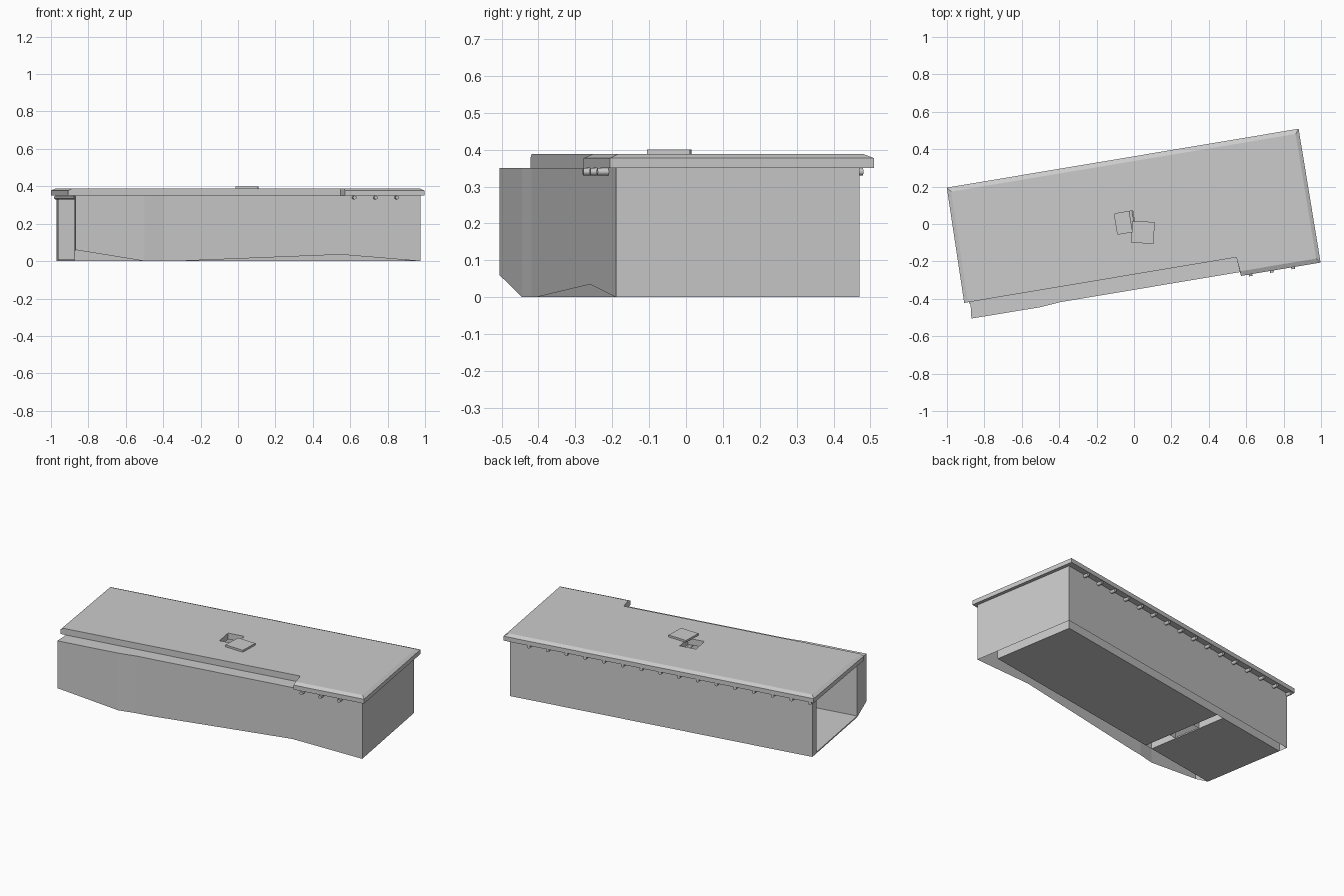
import bpy, bmesh, math
from mathutils import Matrix, Vector

if "Cube" in bpy.data.objects:
    bpy.data.objects.remove(bpy.data.objects["Cube"], do_unlink=True)

grey = bpy.data.materials.new("plain_grey")
grey.use_nodes = True
colour = (0.6, 0.6, 0.6, 1)
grey.diffuse_color = colour
grey.node_tree.nodes["Principled BSDF"].inputs["Base Color"].default_value = colour

TURN = Matrix.Rotation(math.radians(9.5), 4, 'Z')   # whole house is turned
WALL_TOP, ROOF_TOP = 0.35, 0.388
BACK, FRONT, LEFT, RIGHT = 0.266, -0.256, -0.93, 0.865   # inner room limits


def finish(name, bm, matrix=TURN):
    bmesh.ops.recalc_face_normals(bm, faces=bm.faces)
    mesh = bpy.data.meshes.new(name)
    bm.to_mesh(mesh)
    bm.free()
    mesh.materials.append(grey)
    obj = bpy.data.objects.new(name, mesh)
    obj.matrix_world = matrix
    bpy.context.collection.objects.link(obj)
    return obj


def box(name, u, v, z, matrix=TURN, open_bottom=False):
    bm = bmesh.new()
    bmesh.ops.create_cube(bm, size=1)
    for p in bm.verts:
        p.co = [lo + (c + 0.5) * (hi - lo) for c, (lo, hi) in zip(p.co, (u, v, z))]
    bmesh.ops.recalc_face_normals(bm, faces=bm.faces)
    if open_bottom:
        low = [f for f in bm.faces if f.normal.z < -0.9]
        bmesh.ops.delete(bm, geom=low, context='FACES_ONLY')
    return finish(name, bm, matrix)


# Outer walls: hollow shell around three sides, following uneven ground in front
sections = [   # outer u, v, bottom height, then inner u, v
    (LEFT, 0.321, 0, LEFT, BACK),
    (0.93, 0.321, 0, RIGHT, BACK),
    (0.93, -0.348, 0, RIGHT, FRONT),
    (0.5, -0.347, 0.035, 0.5, FRONT),
    (-0.39, -0.347, 0, -0.39, FRONT),
    (-0.46, -0.347, 0, -0.46, FRONT),
    (-0.566, -0.356, 0, -0.566, FRONT),
    (-0.941, -0.355, 0.06, LEFT, FRONT),
]
bm = bmesh.new()
rows = []
for ou, ov, oz, iu, iv in sections:
    corners = [(ou, ov, oz), (ou, ov, WALL_TOP), (iu, iv, WALL_TOP), (iu, iv, 0)]
    rows.append([bm.verts.new(c) for c in corners])
for a, b in zip(rows, rows[1:]):
    for i in range(3):
        bm.faces.new((a[i], a[i + 1], b[i + 1], b[i]))
bm.faces.new(rows[0])
bm.faces.new(rows[-1])
finish("outer_walls", bm)

# Floors of the main room and the open porch
box("room_floor", (-0.40, RIGHT), (FRONT, BACK), (0, 0.008))
box("porch_floor", (LEFT, -0.45), (FRONT, BACK), (0, 0.008))

# Partition with a doorway
box("partition_back", (-0.45, -0.40), (0.09, BACK), (0, WALL_TOP), open_bottom=True)
box("partition_front", (-0.45, -0.40), (FRONT, -0.08), (0, WALL_TOP), open_bottom=True)
box("door_lintel", (-0.45, -0.40), (-0.08, 0.09), (0.26, WALL_TOP))

# Roof slab: stepped outline with a sloped upper rim on the eaves
outline = [(-0.955, 0.357), (0.952, 0.357), (0.95, -0.368),
           (0.518, -0.368), (0.51, -0.266), (-0.965, -0.266)]
rim = [(0.02, -0.025), (-0.02, -0.025), (-0.02, 0.025), (0, 0.025), (0, 0), (0.02, 0)]
bm = bmesh.new()
loops = []
for z, k in ((WALL_TOP, 0), (0.377, 0), (ROOF_TOP, 1)):
    loops.append([bm.verts.new((u + k * du, v + k * dv, z))
                  for (u, v), (du, dv) in zip(outline, rim)])
for a, b in zip(loops, loops[1:]):
    for i in range(len(a)):
        j = (i + 1) % len(a)
        bm.faces.new((a[i], a[j], b[j], b[i]))
bm.faces.new(loops[0])
bm.faces.new(loops[-1])
roof = finish("roof", bm)

# Roof opening, cut through and baked
spot = Matrix.Translation((-0.047, 0.008, 0)) @ TURN
cutter = box("hatch_cutter", (-0.05, 0.05), (-0.055, 0.055), (0.3, 0.45), spot)
cutter.hide_render = True
cut = roof.modifiers.new("hatch", 'BOOLEAN')
cut.object, cut.operation, cut.solver = cutter, 'DIFFERENCE', 'EXACT'
bpy.context.view_layer.update()
baked = bpy.data.meshes.new_from_object(
    roof.evaluated_get(bpy.context.evaluated_depsgraph_get()))
roof.modifiers.clear()
roof.data = baked
bpy.data.objects.remove(cutter, do_unlink=True)

# Hatch cover lying beside the opening
place = Matrix.Translation((0.048, -0.045, 0)) @ Matrix.Rotation(math.radians(-2), 4, 'Z')
box("hatch_cover", (-0.06, 0.06), (-0.058, 0.058), (ROOF_TOP, 0.4), place)

# Round roof beams
for n in range(16):
    u = 0.80 - n * 0.1153
    near, far = (-0.378 if n < 3 else -0.275), 0.352
    bm = bmesh.new()
    lay = Matrix.Translation((u, (near + far) / 2, 0.34)) @ Matrix.Rotation(math.pi / 2, 4, 'X')
    bmesh.ops.create_cone(bm, cap_ends=True, segments=10, radius1=0.01, radius2=0.01,
                          depth=far - near, matrix=lay)
    for f in bm.faces:
        f.smooth = len(f.verts) == 4
    finish(f"roof_beam_{n + 1}", bm)
